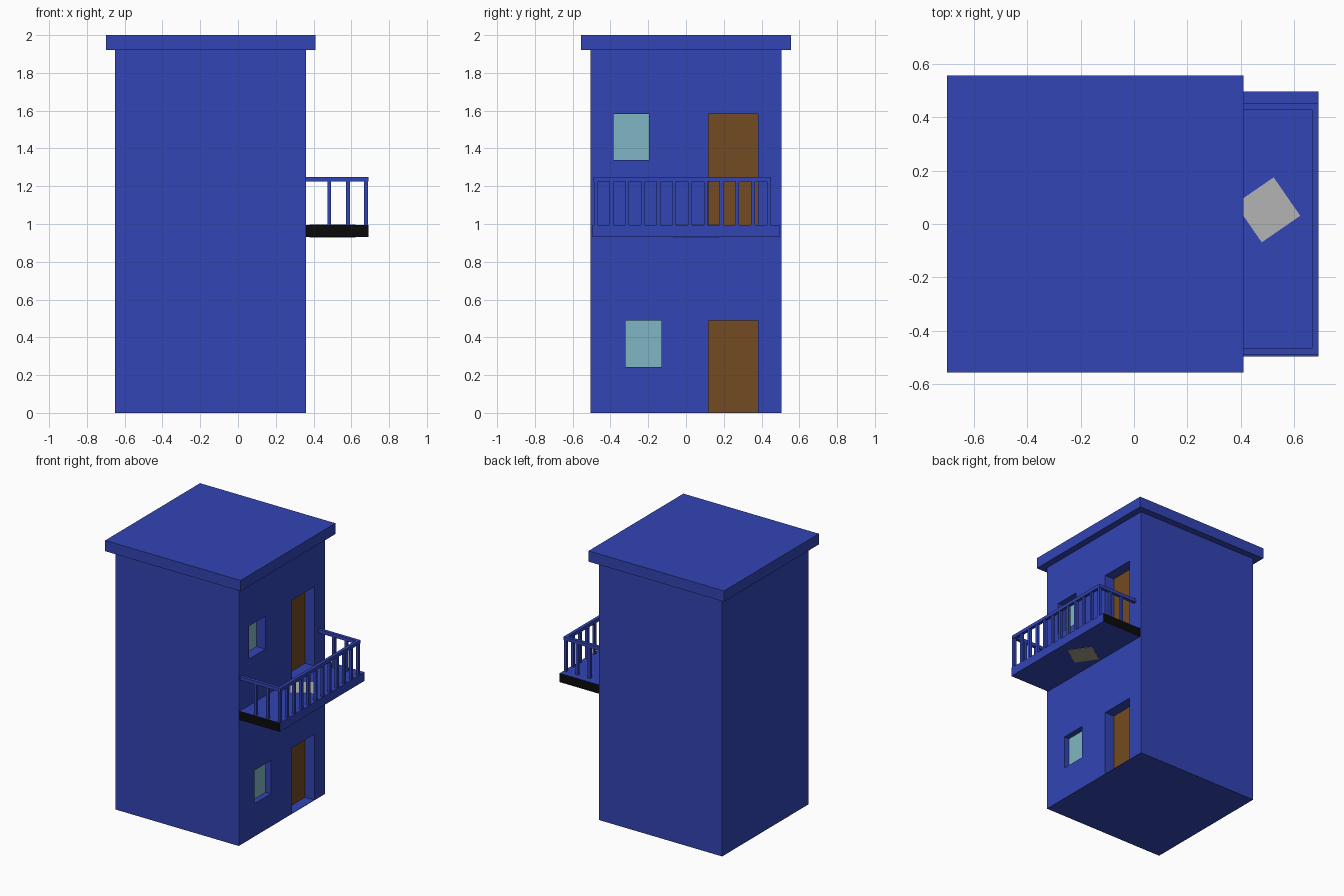
import bpy, math

if "Cube" in bpy.data.objects:
    bpy.data.objects.remove(bpy.data.objects["Cube"])


def material(name, r, g, b):
    m = bpy.data.materials.new(name)
    m.diffuse_color = (r, g, b, 1)
    m.use_nodes = True
    m.node_tree.nodes["Principled BSDF"].inputs["Base Color"].default_value = m.diffuse_color
    return m


BLUE = material("blue paint", 0.032, 0.058, 0.456)
BROWN = material("brown wood", 0.171, 0.070, 0.015)
GLASS = material("pale glass", 0.216, 0.468, 0.546)
BLACK = material("black", 0.003, 0.003, 0.003)
GREY = material("light grey", 0.456, 0.456, 0.456)
KHAKI = material("dull khaki", 0.38, 0.35, 0.24)


def box(name, x, y, z, mat):
    """Box from (min, max) ranges along each axis."""
    bpy.ops.mesh.primitive_cube_add(size=1, location=[(a + b) / 2 for a, b in (x, y, z)])
    o = bpy.context.object
    o.name = name
    o.scale = [b - a for a, b in (x, y, z)]
    bpy.ops.object.transform_apply(location=False, rotation=False, scale=True)
    o.data.materials.append(mat)
    return o


# Tower body and overhanging flat roof
WALL = 0.36
body = box("tower_body", (-0.65, WALL), (-0.505, 0.505), (0, 1.92), BLUE)
box("roof_slab", (-0.70, 0.41), (-0.555, 0.555), (1.92, 2.0), BLUE)

# Recessed doors and windows: name, y range, z range, depth, material
openings = [
    ("lower_door", (0.12, 0.38), (0.003, 0.49), 0.08, BROWN),
    ("upper_door", (0.12, 0.38), (0.995, 1.583), 0.08, BROWN),
    ("lower_window", (-0.32, -0.13), (0.243, 0.49), 0.045, GLASS),
    ("upper_window", (-0.385, -0.195), (1.34, 1.583), 0.075, GLASS),
]
for name, y, z, depth, mat in openings:
    cutter = box(name + "_cutter", (WALL - depth, WALL + 0.1), y, z, BLUE)
    mod = body.modifiers.new(name, 'BOOLEAN')
    mod.operation = 'DIFFERENCE'
    mod.solver = 'EXACT'
    mod.object = cutter
    bpy.context.view_layer.objects.active = body
    bpy.ops.object.modifier_apply(modifier=mod.name)
    bpy.data.objects.remove(cutter)
    box(name, (WALL - depth - 0.002, WALL - depth + 0.003), y, z, mat)

# Balcony slab with black ends
slab = box("balcony_slab", (WALL, 0.69), (-0.495, 0.495), (0.93, 0.995), BLUE)
slab.data.materials.append(BLACK)
for f in slab.data.polygons:
    if abs(f.normal.y) > 0.9:
        f.material_index = 1

# Tilted square patches on the slab top and underside
for name, z, mat in (("floor_patch", 0.995, GREY), ("underside_patch", 0.93, KHAKI)):
    patch = box(name, (0.4125, 0.5875), (-0.0345, 0.1405), (z - 0.002, z + 0.002), mat)
    patch.rotation_euler.z = math.radians(34.6)

# Handrail around three sides
Y0, Y1, X1 = -0.478, 0.438, 0.678
R = 0.012
box("handrail_outer", (X1 - R, X1 + R), (Y0 - R, Y1 + R), (1.224, 1.249), BLUE)
for side, y in (("front", Y0), ("back", Y1)):
    box("handrail_" + side, (WALL, X1 - R), (y - R, y + R), (1.224, 1.249), BLUE)


def baluster(x, y):
    box("baluster", (x - 0.01, x + 0.01), (y - 0.01, y + 0.01), (0.99, 1.226), BLUE)


# Balusters along the outer edge and the two short sides
for i in range(12):
    baluster(X1, Y0 + (Y1 - Y0) * i / 11)
for y in (Y0, Y1):
    for x in (0.483, 0.582):
        baluster(x, y)
